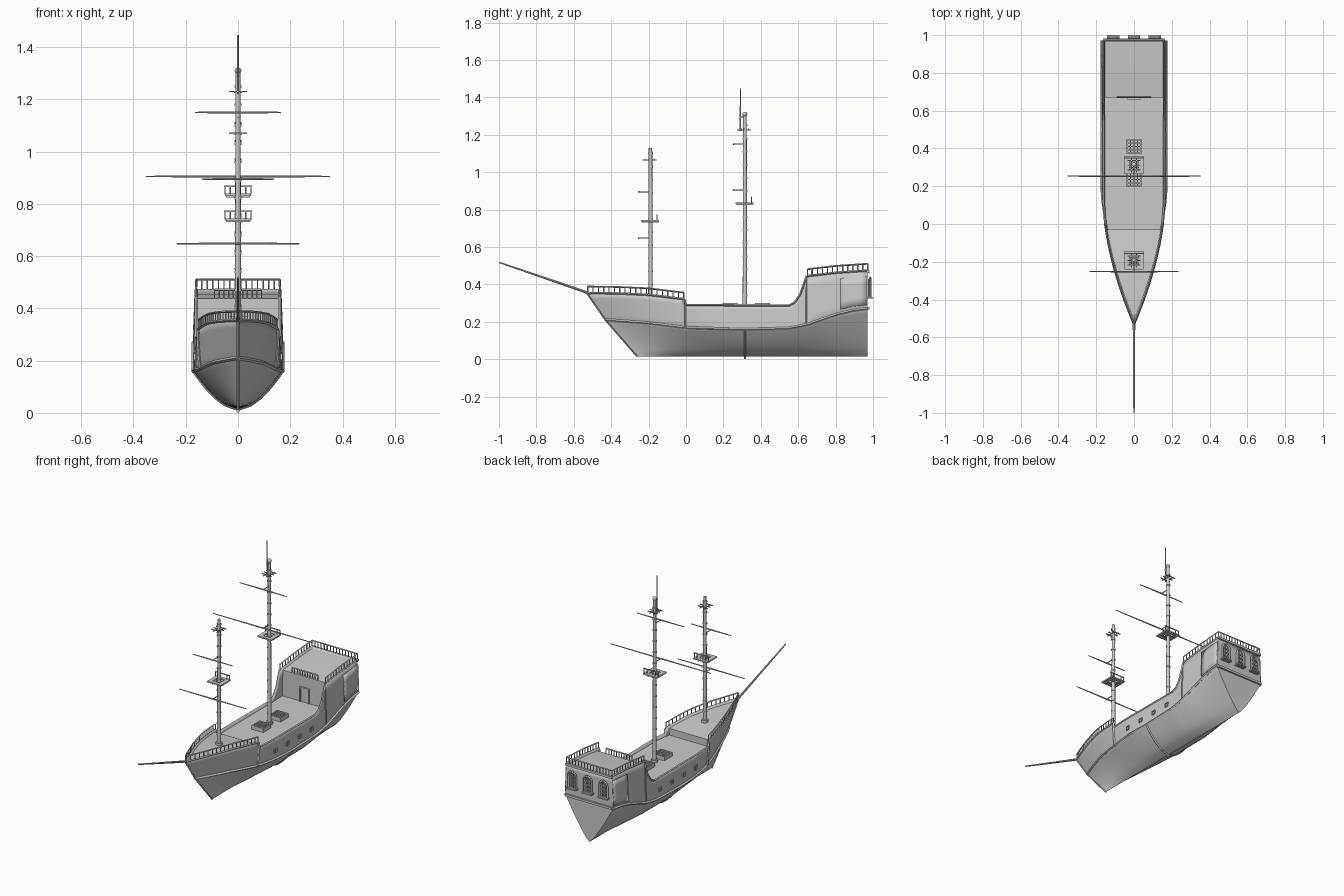
import bpy, bmesh, math
from mathutils import Vector, Matrix

if "Cube" in bpy.data.objects:
    bpy.data.objects.remove(bpy.data.objects["Cube"])

def interp(tab, v):
    if v <= tab[0][0]: return tab[0][1]
    for (a, p), (b, q) in zip(tab, tab[1:]):
        if v <= b: return p + (q - p) * (v - a) / (b - a)
    return tab[-1][1]

# hull lines: sheer (top edge), wale height, raked stem
SHEER = [(-.53, .355), (-.35, .352), (-.2, .345), (-.01, .322), (0, .29), (.55, .287),
         (.58, .303), (.61, .345), (.64, .43), (.646, .445), (.8, .463), (.98, .475)]
WALE = [(-.43, .21), (-.2, .193), (0, .168), (.3, .158), (.55, .165), (.65, .185),
        (.8, .238), (.9, .262), (.97, .27)]
STEM = [(0, -.26), (1, -.43), (2, -.53)]

def hull(y, s, out=0):
    """Point on the right side; s: 0 keel, 1 wale, 2 sheer."""
    w, t = interp(WALE, y), interp(SHEER, y)
    z = .014 + s * (w - .014) if s <= 1 else w + (s - 1) * (t - w)
    e = .58 + .25 * min(max((y - .55) / .4, 0), 1)
    full = .168 * s ** e if s <= 1 else .168 - .008 * (s - 1)
    d = min(max((y - interp(STEM, s)) / .64, 0), 1)
    return Vector((full * (1 - (1 - d) ** 1.7) + out, y, z))

def flip(pts): return [Vector((-p[0], p[1], p[2])) for p in pts]
def span(a, b, n): return [a + (b - a) * i / n for i in range(n + 1)]

def finish(bm, name, smooth=None, thick=0):
    bmesh.ops.remove_doubles(bm, verts=bm.verts, dist=1e-5)
    bmesh.ops.dissolve_degenerate(bm, edges=bm.edges, dist=1e-5)
    bmesh.ops.recalc_face_normals(bm, faces=bm.faces)
    me = bpy.data.meshes.new(name); bm.to_mesh(me); bm.free()
    ob = bpy.data.objects.new(name, me)
    bpy.context.collection.objects.link(ob)
    if thick:
        m = ob.modifiers.new("thickness", 'SOLIDIFY'); m.thickness = thick; m.offset = -1
    if smooth:
        bpy.ops.object.select_all(action='DESELECT')
        ob.select_set(True); bpy.context.view_layer.objects.active = ob
        bpy.ops.object.shade_smooth_by_angle(angle=math.radians(smooth))
    return ob

def box(bm, c, size):
    bmesh.ops.create_cube(bm, size=1, matrix=Matrix.Translation(c) @ Matrix.Diagonal((*size, 1)))

def rod(bm, a, b, r, r2=None, n=6):
    a, b = Vector(a), Vector(b); d = b - a
    m = Matrix.Translation((a + b) / 2) @ d.to_track_quat('Z', 'Y').to_matrix().to_4x4()
    bmesh.ops.create_cone(bm, cap_ends=True, segments=n, radius1=r, radius2=r if r2 is None else r2,
                          depth=d.length, matrix=m)

def chain(bm, pts, r, n=4):
    for a, b in zip(pts, pts[1:]): rod(bm, a, b, r, n=n)

def sheet(bm, rows):
    vs = [[bm.verts.new(p) for p in r] for r in rows]
    for a, b in zip(vs, vs[1:]):
        for i in range(len(a) - 1): bm.faces.new((a[i], a[i + 1], b[i + 1], b[i]))

# hull shell with flat transom
bm = bmesh.new()
LEV = span(0, 1, 10) + span(1, 2, 5)[1:]
AFT = [-.01, 0] + span(.05, .55, 10) + [.565, .58, .595, .61, .625, .64, .646] + span(.68, .97, 9)
rows = []
for s in LEV:
    s0 = interp(STEM, s)
    rows.append([hull(y, s) for y in span(s0, -.01, 20)[:-1] + AFT])
sheet(bm, rows)
sheet(bm, [flip(r) for r in rows])
sheet(bm, [[r[-1], Vector((-r[-1].x, r[-1].y, r[-1].z))] for r in rows])
finish(bm, "hull", 35, .007)

# decks and bulkheads
bm = bmesh.new()
def deck(ys, zf):
    edge = []
    for y in ys:
        p = hull(y, 2); p.x = max(p.x - .003, 0); p.z = zf(y); edge.append(p)
    sheet(bm, [edge, flip(edge)])
deck(span(-.525, -.03, 20), lambda y: interp(SHEER, y) - .008)
deck(span(-.03, .67, 20), lambda y: .274)
deck(span(.67, .97, 8), lambda y: interp(SHEER, y) - .01)
for y, z0 in ((-.03, .317), (.67, .438)):
    x = hull(y, 2).x - .003
    sheet(bm, [[(-x, y, .274), (x, y, .274)], [(-x, y, z0), (x, y, z0)]])
finish(bm, "decks")

# wales, ribs, cap rails
bm = bmesh.new()
for f in (lambda p: p, flip):
    chain(bm, f([hull(y, 1, .002) for y in span(-.43, -.01, 14) + span(.03, .97, 24)]), .008)
    chain(bm, f([hull(y, 2) for y in span(-.53, -.01, 16) + AFT]), .006)
    chain(bm, f([hull(-.008, s, .003) for s in span(1, 2, 4)]), .007)
    chain(bm, f([hull(.315, s, .001) for s in LEV[:11]]), .006)
    chain(bm, f([hull(.643, s, .001) for s in span(1, 2, 4)]), .004)
rod(bm, (0, .309, .007), (0, .321, .007), .007)
chain(bm, [(0, interp(STEM, s), hull(interp(STEM, s), s).z) for s in (0, 1, 2)], .005)
for z, x in ((.272, .165), (.468, .163)): box(bm, (0, .974, z), (2 * x, .014, .014))
finish(bm, "wales_and_ribs")

# quarter panels on the cabin sides
bm = bmesh.new()
rows = [[hull(y, s, .006) for y in span(.825, .968, 4)] for s in span(1.1, 1.85, 4)]
sheet(bm, rows); sheet(bm, [flip(r) for r in rows])
finish(bm, "quarter_panels", 35, .008)

# railings with balusters
def railing(name, pts, h, step):
    bm = bmesh.new(); up = Vector((0, 0, h))
    chain(bm, [p + up for p in pts], .0045)
    for a, b in zip(pts, pts[1:]):
        n = max(1, round((b - a).length / step))
        for i in range(n + 1):
            p = a.lerp(b, i / n); rod(bm, p, p + up, .003, n=6)
    finish(bm, name)
side = [hull(y, 2) for y in span(-.525, -.012, 18)]
railing("forecastle_rail", flip(side)[::-1] + side, .034, .026)
side = [hull(y, 2) for y in span(.65, .972, 12)]
railing("poop_rail", side + flip(side)[::-1], .036, .022)
railing("cabin_front_rail", [Vector((-.09, .672, .437)), Vector((.09, .672, .437))], .034, .018)

# gun ports
bm = bmesh.new()
for y in (.14, .26, .38, .5):
    x = hull(y, 1.45).x
    for sx in (-1, 1):
        for d in (-.011, .011):
            box(bm, (sx * x, y + d, .215), (.012, .004, .026))
            box(bm, (sx * x, y, .215 + d), (.012, .026, .004))
finish(bm, "gun_ports")

# arched stern windows
bm = bmesh.new()
for cx in (-.11, 0, .11):
    arch = [(cx - .027, .985, .33)] + [(cx - .027 * math.cos(a), .985, .408 + .027 * math.sin(a))
            for a in span(0, math.pi, 8)] + [(cx + .027, .985, .33)]
    chain(bm, arch + [arch[0]], .007)
    box(bm, (cx, .984, .33), (.066, .032, .008))
    for dx in (-.009, .009): box(bm, (cx + dx, .98, .38), (.004, .012, .1))
    for z in (.355, .38, .405): box(bm, (cx, .98, z), (.05, .012, .004))
finish(bm, "stern_windows")

# cabin door
bm = bmesh.new()
for x in (-.03, .03): box(bm, (x, .667, .32), (.008, .014, .09))
box(bm, (0, .667, .365), (.068, .014, .008))
box(bm, (0, .669, .318), (.05, .006, .085))
finish(bm, "cabin_door")

# deck hatches with gratings
bm = bmesh.new()
for cy in (.235, .41):
    for d in (-.036, .036):
        box(bm, (d, cy, .287), (.008, .08, .026)); box(bm, (0, cy + d, .287), (.08, .008, .026))
    for d in (-.018, 0, .018):
        box(bm, (d, cy, .292), (.006, .07, .008)); box(bm, (0, cy + d, .292), (.07, .006, .008))
finish(bm, "hatches")

# masts with bands, tops, crosstrees and yards
def mast(name, y, z0, z1, top, cross, yards):
    bm = bmesh.new()
    rod(bm, (0, y, z0), (0, y, z1), .012, .0095, 12)
    n = int((z1 - z0) / .07)
    for i in range(1, n + 1):
        z = z0 + i * .07; rod(bm, (0, y, z - .004), (0, y, z + .004), .0135, n=12)
    rod(bm, (0, y, z0), (0, y, z0 + .02), .02, n=12)
    finish(bm, name + "_mast", 35)
    bm = bmesh.new()                       # fighting top: open frame, slats, aft rail
    for d in (-.037, .037):
        box(bm, (d, y - .002, top), (.026, .095, .008))
        box(bm, (0, y - .002 + d, top), (.1, .022, .008))
    for d in (-.016, .016):
        box(bm, (d, y, top - .007), (.005, .09, .006)); box(bm, (0, y + d, top - .007), (.09, .005, .006))
    box(bm, (0, y + .035, top + .032), (.106, .005, .005))
    for x in (-.05, -.03, .03, .05): rod(bm, (x, y + .035, top), (x, y + .035, top + .032), .003)
    finish(bm, name + "_top")
    bm = bmesh.new()
    for d in (-.024, 0, .024): box(bm, (0, y - .004 + d, cross), (.07, .005, .005))
    for d in (-.013, .013): box(bm, (d, y - .004, cross - .004), (.005, .075, .005))
    finish(bm, name + "_crosstrees")
    bm = bmesh.new()
    for z, hx in yards:
        yy = y - .062
        for sx in (-1, 1): rod(bm, (0, yy, z), (sx * hx, yy, z), .0045, .0025, 8)
        rod(bm, (0, yy, z), (0, y, z), .003)
    finish(bm, name + "_yards", 35)
mast("fore", -.19, .33, 1.13, .74, 1.07, ((.648, .235), (.895, .14)))
mast("main", .315, .27, 1.31, .835, 1.23, ((.905, .352), (1.15, .165)))

# flagstaff, masthead ball, bowsprit
bm = bmesh.new()
rod(bm, (0, .291, 1.22), (0, .291, 1.447), .0045, .003, 8)
box(bm, (0, .303, 1.295), (.008, .03, .008))
bmesh.ops.create_uvsphere(bm, u_segments=12, v_segments=8, radius=.013,
                          matrix=Matrix.Translation((0, .315, 1.31)))
finish(bm, "flagstaff", 35)
bm = bmesh.new()
rod(bm, (0, -.48, .34), (0, -.999, .518), .0075, .004, 10)
finish(bm, "bowsprit", 35)
